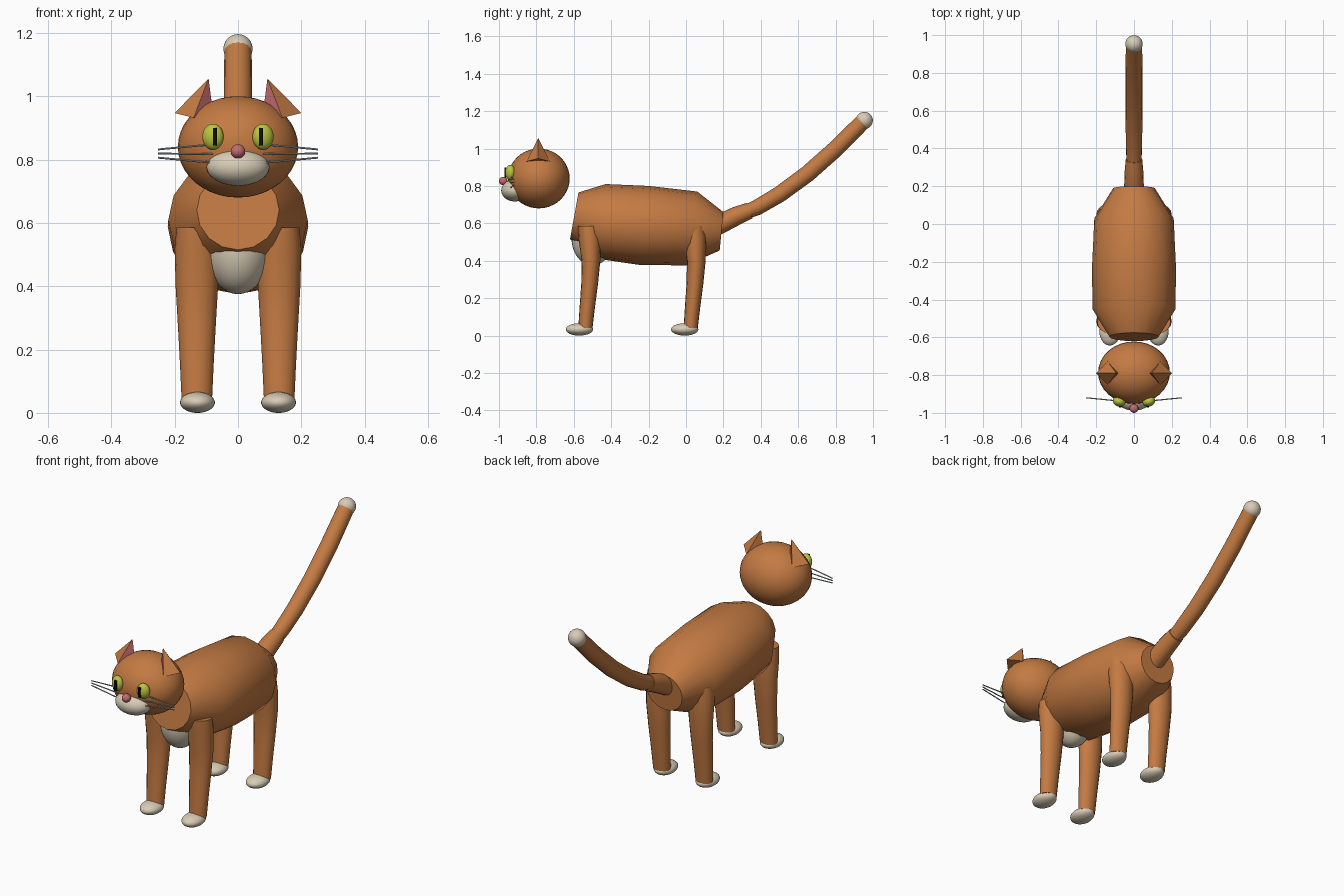
import bpy, bmesh, math
from mathutils import Vector, Matrix

if "Cube" in bpy.data.objects:
    bpy.data.objects.remove(bpy.data.objects["Cube"])


def mat(name, rgb):
    m = bpy.data.materials.new(name)
    m.diffuse_color = (*rgb, 1)
    m.use_nodes = True
    m.node_tree.nodes["Principled BSDF"].inputs["Base Color"].default_value = m.diffuse_color
    return m


ORANGE = mat("orange fur", (0.55, 0.195, 0.055))
CREAM = mat("cream fur", (0.68, 0.60, 0.46))
GREEN = mat("yellow green eye", (0.50, 0.56, 0.05))
PINK = mat("pink skin", (0.55, 0.15, 0.16))
BLACK = mat("black pupil", (0.004, 0.004, 0.004))
GREY = mat("grey whisker", (0.40, 0.43, 0.46))


def finish(bm, name, mats, smooth=True, angle=40):
    bmesh.ops.recalc_face_normals(bm, faces=bm.faces[:])
    me = bpy.data.meshes.new(name)
    bm.to_mesh(me)
    bm.free()
    ob = bpy.data.objects.new(name, me)
    bpy.context.collection.objects.link(ob)
    for m in mats:
        me.materials.append(m)
    if smooth:
        bpy.ops.object.select_all(action='DESELECT')
        ob.select_set(True)
        bpy.context.view_layer.objects.active = ob
        bpy.ops.object.shade_smooth_by_angle(angle=math.radians(angle))
    return ob


def ball(name, loc, radii, m, turn=0):
    bm = bmesh.new()
    xf = Matrix.Translation(loc) @ Matrix.Rotation(turn, 4, 'Z') @ Matrix.Diagonal((*radii, 1))
    bmesh.ops.create_uvsphere(bm, u_segments=32, v_segments=20, radius=1, matrix=xf)
    return finish(bm, name, [m], angle=60)


def loft(name, rings, m, sides=16, angle=40):
    """Rings are (centre, half axis A, half axis B)."""
    bm = bmesh.new()
    loops = []
    for c, a, b in rings:
        loops.append([bm.verts.new(Vector(c) + Vector(a) * math.cos(t) + Vector(b) * math.sin(t))
                      for t in (2 * math.pi * i / sides for i in range(sides))])
    for r, s in zip(loops, loops[1:]):
        for i in range(sides):
            j = (i + 1) % sides
            bm.faces.new((r[i], r[j], s[j], s[i]))
    bm.faces.new(loops[0])
    bm.faces.new(loops[-1])
    return finish(bm, name, [m], angle=angle)


def tube(name, pts, radii, m, sides=16):
    """Round tube along a path."""
    pts = [Vector(p) for p in pts]
    rings = []
    for i, (p, r) in enumerate(zip(pts, radii)):
        d = (pts[min(i + 1, len(pts) - 1)] - pts[max(i - 1, 0)]).normalized()
        ref = Vector((0, 0, 1)) if abs(d.x) > 0.7 else Vector((1, 0, 0))
        b = d.cross(ref).normalized()
        rings.append((p, b.cross(d) * r, b * r))
    return loft(name, rings, m, sides)


# Body: tilted oval sections (top y, top z, bottom y, bottom z, half width)
sections = [(-0.575, 0.765, -0.62, 0.515, 0.13), (-0.43, 0.81, -0.47, 0.41, 0.22),
            (-0.20, 0.80, -0.25, 0.378, 0.222), (0.06, 0.77, 0.0, 0.375, 0.21),
            (0.20, 0.66, 0.18, 0.455, 0.11)]
loft("body", [((0, (ty + by) / 2, (tz + bz) / 2), (w, 0, 0), (0, (ty - by) / 2, (tz - bz) / 2))
              for ty, tz, by, bz, w in sections], ORANGE, 16, 45)
ball("chest_patch", (0, -0.50, 0.52), (0.102, 0.112, 0.145), CREAM)

# Legs and paws: (y, z, half width, half depth)
leg = [(-0.52, 0.585, 0.064, 0.058), (-0.515, 0.52, 0.07, 0.06), (-0.508, 0.40, 0.067, 0.05),
       (-0.515, 0.28, 0.06, 0.045), (-0.528, 0.15, 0.053, 0.041), (-0.538, 0.04, 0.048, 0.038)]
for end, dy in (("front", 0), ("hind", 0.563)):
    for side, s in (("left", 1), ("right", -1)):
        loft(f"{end}_{side}_leg", [((s * 0.13, y + dy, z), (w, 0, 0), (0, d, 0))
                                   for y, z, w, d in leg], ORANGE)
        ball(f"{end}_{side}_paw", (s * 0.128, -0.57 + dy, 0.033), (0.055, 0.073, 0.033), CREAM)

# Tail: short stub, long curved part and tip
tube("tail_stub", [(0, 0.14, 0.575), (0, 0.2, 0.605), (0, 0.27, 0.64), (0, 0.34, 0.668)],
     [0.052, 0.052, 0.05, 0.044], ORANGE)
tube("tail", [(0, 0.29, 0.648), (0, 0.38, 0.685), (0, 0.50, 0.755), (0, 0.65, 0.865),
              (0, 0.80, 0.998), (0, 0.95, 1.148)],
     [0.036, 0.042, 0.044, 0.045, 0.045, 0.043], ORANGE)
ball("tail_tip", (0, 0.953, 1.15), (0.046, 0.046, 0.046), CREAM)

# Head, muzzle and nose
ball("head", (0, -0.787, 0.84), (0.19, 0.165, 0.16), ORANGE)
ball("muzzle", (0, -0.915, 0.776), (0.099, 0.073, 0.059), CREAM)
ball("nose", (0, -0.977, 0.826), (0.023, 0.023, 0.022), PINK)


def ear(name, s):
    """Tilted four-sided cone with a pink inset on the front inner face."""
    bm = bmesh.new()
    apex = bm.verts.new((s * 0.093, -0.79, 1.056))
    base = [bm.verts.new((s * x, y, z)) for x, y, z in
            ((0.20, -0.79, 0.947), (0.14, -0.852, 0.932), (0.075, -0.79, 0.918), (0.14, -0.728, 0.932))]
    sides = [bm.faces.new((base[i], base[(i + 1) % 4], apex)) for i in range(4)]
    bm.faces.new(base)
    bmesh.ops.inset_region(bm, faces=[sides[1]], thickness=0.009, use_even_offset=True)
    sides[1].material_index = 1
    finish(bm, name, [ORANGE, PINK], smooth=False)


for side, s in (("left", 1), ("right", -1)):
    ear(f"{side}_ear", s)
    ball(f"{side}_eye", (s * 0.079, -0.94, 0.872), (0.034, 0.026, 0.041), GREEN, s * 0.3)
    # Slit pupil
    bm = bmesh.new()
    bmesh.ops.create_cube(bm, size=1, matrix=Matrix.Translation((s * 0.073, -0.967, 0.872))
                          @ Matrix.Diagonal((0.013, 0.009, 0.054, 1)))
    finish(bm, f"{side}_pupil", [BLACK], smooth=False)
    # Whiskers
    for i, (z0, z1) in enumerate(((0.848, 0.832), (0.817, 0.819), (0.79, 0.806))):
        tube(f"{side}_whisker_{i + 1}", [(s * 0.08, -0.937, z0), (s * 0.253, -0.92, z1)],
             [0.003, 0.003], GREY, 8)
